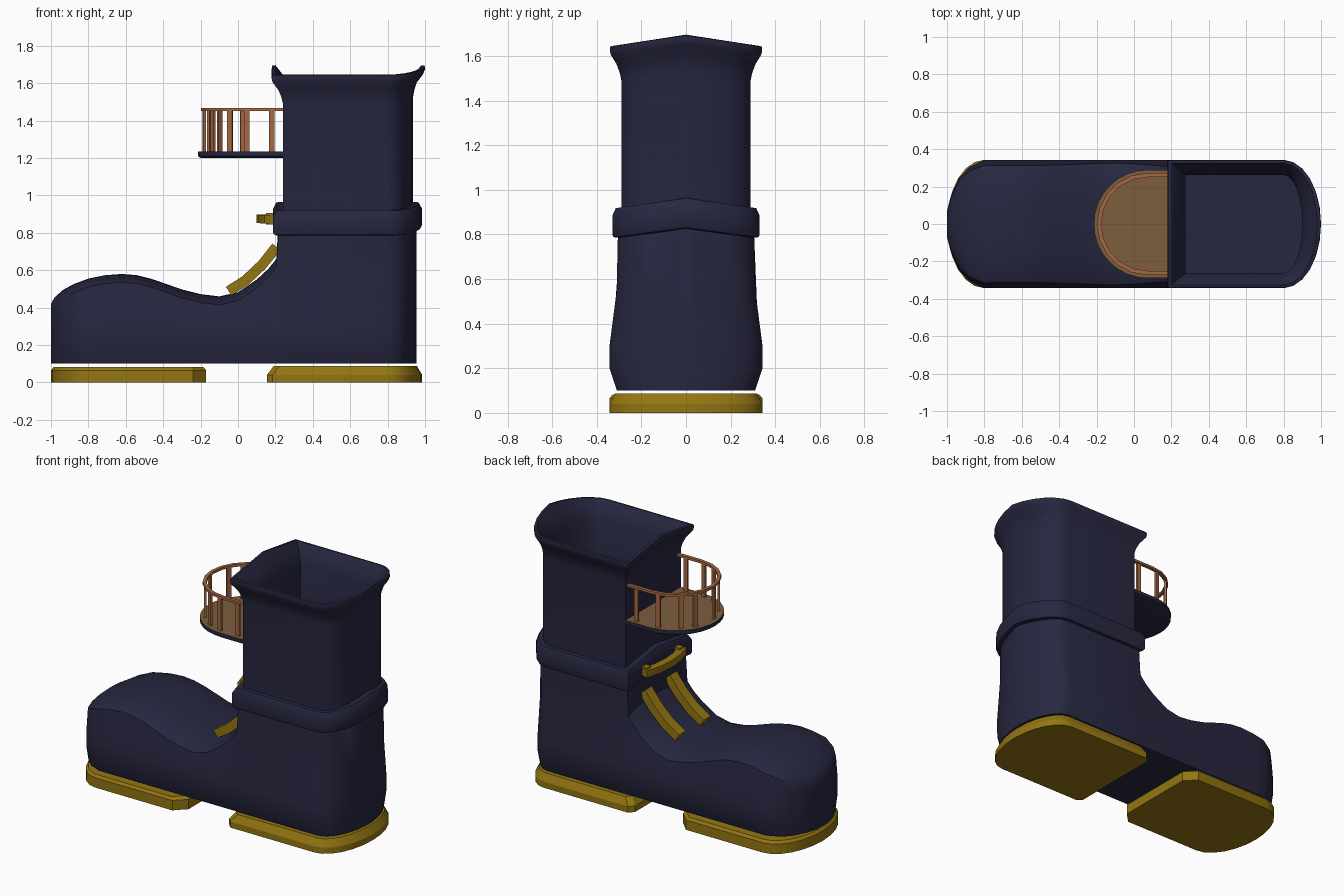
import bpy, bmesh, math
from mathutils import Vector

if "Cube" in bpy.data.objects:
    bpy.data.objects.remove(bpy.data.objects["Cube"])


def material(name, rgb):
    m = bpy.data.materials.new(name)
    m.diffuse_color = (*rgb, 1)
    m.use_nodes = True
    m.node_tree.nodes["Principled BSDF"].inputs["Base Color"].default_value = m.diffuse_color
    return m


NAVY = material("navy leather", (0.020, 0.020, 0.052))
GOLD = material("dark gold", (0.29, 0.18, 0.006))
FLOOR = material("floor wood", (0.20, 0.11, 0.047))
RAIL = material("rail wood", (0.38, 0.14, 0.055))


def finish(name, bm, mat, angle=35):
    bmesh.ops.recalc_face_normals(bm, faces=bm.faces)
    me = bpy.data.meshes.new(name)
    bm.to_mesh(me)
    bm.free()
    me.materials.append(mat)
    ob = bpy.data.objects.new(name, me)
    bpy.context.collection.objects.link(ob)
    bpy.ops.object.select_all(action='DESELECT')
    ob.select_set(True)
    bpy.context.view_layer.objects.active = ob
    bpy.ops.object.shade_smooth_by_angle(angle=math.radians(angle))
    return ob


def loft(name, rings, mat, angle=35):
    """Skin a list of equal-length closed rings and cap both ends."""
    bm = bmesh.new()
    vs = [[bm.verts.new(p) for p in r] for r in rings]
    n = len(vs[0])
    for a, b in zip(vs, vs[1:]):
        for i in range(n):
            j = (i + 1) % n
            bm.faces.new((a[i], a[j], b[j], b[i]))
    bm.faces.new(vs[0])
    bm.faces.new(vs[-1])
    return finish(name, bm, mat, angle)


def plan(x0, x1, hw, z, arch=0.0, flip=1, arc=0.8, cut=0.0, steps=6):
    """Flat front at x0, straight sides, elliptical end reaching x1."""
    half = [(x0, hw / 2), (x0, hw - cut)]
    if cut:
        half.append((x0 + cut, hw))
    for i in range(steps):
        a = math.pi / 2 * i / steps
        half.append((arc + (x1 - arc) * math.sin(a), hw * math.cos(a)))
    pts = [(x0, 0)] + half + [(x1, 0)] + [(x, -y) for x, y in reversed(half)]
    return [(flip * x, y, z + arch * (1 - abs(y) / hw)) for x, y in pts]


def sweep(name, path, width_dir, w, t, mat):
    """Rectangular bar along a path."""
    rings = []
    wd = Vector(width_dir)
    pts = [Vector(p) for p in path]
    for i, p in enumerate(pts):
        d = (pts[min(i + 1, len(pts) - 1)] - pts[max(i - 1, 0)]).normalized()
        s = wd.cross(d).normalized()
        rings.append([p + wd * w * a + s * t * b for a, b in
                      ((.5, .5), (.5, -.5), (-.5, -.5), (-.5, .5))])
    return loft(name, rings, mat)


# Foot and heel: cross-sections along x (x, top height, width factor)
def half_width(z):
    table = [(0.1, .31), (.2, .343), (.3, .343), (.45, .32), (.58, .308), (.85, .305)]
    for (z0, w0), (z1, w1) in zip(table, table[1:]):
        if z <= z1:
            return w0 + (w1 - w0) * (z - z0) / (z1 - z0)
    return .305


sections = [(-1, .42, .2), (-.98, .455, .43), (-.935, .495, .72), (-.88, .525, .89),
            (-.8, .555, 1), (-.71, .573, 1), (-.62, .58, 1), (-.54, .573, 1), (-.46, .553, 1),
            (-.3, .497, 1), (-.2, .472, 1), (-.1, .46, 1), (0, .482, 1), (.1, .55, 1),
            (.16, .605, 1), (.205, .66, 1), (.215, .84, 1), (.8, .84, 1), (.85, .84, .945),
            (.89, .84, .81), (.925, .84, .59), (.945, .84, .35), (.955, .84, .1)]
rings = []
for x, top, w in sections:
    side = top - .045
    half = [(half_width(z) * w, z) for z in (.1, .2, .3, (.3 + side) / 2, side)]
    e = half[-1][0]
    half += [(e * .8, top - .019), (e * .4, top - .004)]
    rings.append([(x, y, z) for y, z in half] + [(x, 0, top)]
                 + [(x, -y, z) for y, z in reversed(half)])
loft("boot_foot", rings, NAVY)

# Shaft with flared, arched rim and hollow inside
loft("boot_shaft", [plan(*r) for r in (
    (.24, .935, .29, .85, .045), (.24, .935, .29, 1.49, .03),
    (.232, .943, .297, 1.525, .04), (.215, .96, .312, 1.565, .05),
    (.185, .992, .337, 1.605, .05), (.18, 1.0, .342, 1.625, .05),
    (.182, .998, .34, 1.643, .05), (.2, .98, .326, 1.646, .05),
    (.24, .94, .293, 1.60, .045), (.275, .9, .262, 1.53, .03),
    (.275, .9, .262, .95, 0))], NAVY)

# Ankle cuff band
loft("ankle_cuff", [plan(*r) for r in (
    (.215, .95, .30, .785, .04), (.195, .978, .325, .788, .042), (.188, .985, .33, .80, .043),
    (.188, .985, .33, .885, .043), (.205, .965, .315, .918, .045), (.245, .93, .285, .92, .045))],
    NAVY)

# Soles
loft("heel_sole", [plan(*r, cut=.03) for r in (
    (.155, .985, .343, 0), (.155, .985, .343, .04), (.19, .957, .318, .087))], GOLD, 25)
loft("toe_sole", [plan(*r, flip=-1, cut=.07) for r in (
    (.17, 1.0, .343, 0), (.17, 1.0, .343, .065), (.185, .985, .33, .082))], GOLD, 25)

# Laces: two straps on the instep and one bowed bar on the cuff
for tag, y in (("left", .13), ("right", -.13)):
    sweep("lace_strap_" + tag, [(-.05, y, .488), (.04, y, .545), (.13, y, .63), (.205, y, .725)],
          (0, 1, 0), .07, .055, GOLD)
sweep("lace_bar", [(.165, .2, .872), (.135, .1, .874), (.125, 0, .875), (.135, -.1, .874), (.165, -.2, .872)],
      (0, 0, 1), .045, .05, GOLD)
for y in (-.17, .17):
    sweep("lace_bar_end", [(.15, y, .875), (.2, y, .875)], (0, 1, 0), .04, .06, GOLD)

# Balcony deck: navy slab with a wooden top
CX = .075


def balcony(r, z, end=.245):
    pts = [(end, r, z)]
    for i in range(17):
        a = math.pi / 2 + math.pi * i / 16
        pts.append((CX + r * math.cos(a), r * math.sin(a), z))
    return pts + [(end, -r, z)]


deck = loft("balcony_deck", [balcony(.275, 1.2), balcony(.29, 1.21), balcony(.29, 1.235)], NAVY)
deck.data.materials.append(FLOOR)
for p in deck.data.polygons:
    if p.normal.z > .9:
        p.material_index = 1

# Balcony handrail
rail_pts = [Vector((.245, .262, 1.458))]
for i in range(11):
    a = math.pi / 2 + math.pi * i / 10
    rail_pts.append(Vector((CX + .262 * math.cos(a), .262 * math.sin(a), 1.458)))
rail_pts.append(Vector((.245, -.262, 1.458)))
sweep("balcony_rail", rail_pts, (0, 0, 1), .016, .022, RAIL)

# Balcony posts: one at each wall side, the rest spread round the curve
posts = [(.18, .258, 0), (.18, -.258, 0)]
for deg in (101, 132, 152, 188, 216, 243, 264):
    a = math.radians(deg)
    posts.append((CX + .258 * math.cos(a), .258 * math.sin(a), a + math.pi / 2))
for x, y, a in posts:
    d = Vector((math.cos(a), math.sin(a), 0))
    sweep("balcony_post", [(x, y, 1.23), (x, y, 1.455)], d, .028, .014, RAIL)
